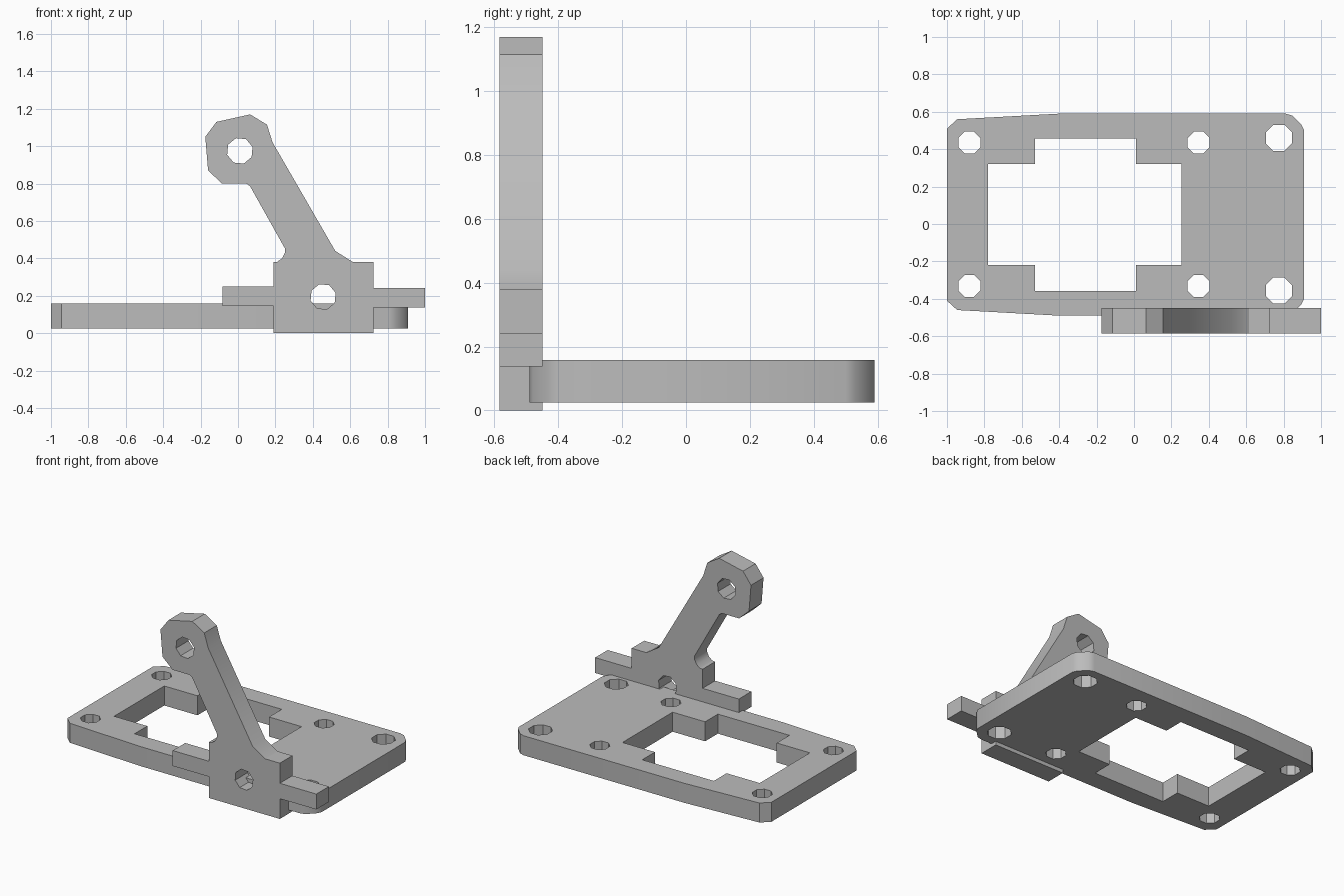
import bpy, bmesh, math
from mathutils import Matrix, Vector

cube = bpy.data.objects.get("Cube")
if cube:
    bpy.data.objects.remove(cube, do_unlink=True)

grey = bpy.data.materials.new("light grey")
grey.use_nodes = True
colour = (0.5, 0.5, 0.5, 1)
grey.diffuse_color = colour
grey.node_tree.nodes["Principled BSDF"].inputs["Base Color"].default_value = colour


def octagon(cx, cy, r, turn=math.pi / 8):
    return [(cx + r * math.cos(turn + i * math.pi / 4),
             cy + r * math.sin(turn + i * math.pi / 4)) for i in range(8)]


def cut_sheet(name, loops, thickness, placement):
    """Fill an outline with its openings, then thicken it along local z."""
    bm = bmesh.new()
    for loop in loops:
        verts = [bm.verts.new((x, y, 0)) for x, y in loop]
        for a, b in zip(verts, verts[1:] + verts[:1]):
            bm.edges.new((a, b))
    bmesh.ops.triangle_fill(bm, edges=bm.edges[:], use_beauty=True, normal=(0, 0, 1))
    result = bmesh.ops.extrude_face_region(bm, geom=bm.faces[:], use_keep_orig=True)
    top = [g for g in result["geom"] if isinstance(g, bmesh.types.BMVert)]
    bmesh.ops.translate(bm, verts=top, vec=Vector((0, 0, thickness)))
    bmesh.ops.recalc_face_normals(bm, faces=bm.faces[:])
    bm.transform(placement)
    mesh = bpy.data.meshes.new(name)
    bm.to_mesh(mesh)
    bm.free()
    mesh.materials.append(grey)
    obj = bpy.data.objects.new(name, mesh)
    bpy.context.collection.objects.link(obj)
    bpy.ops.object.select_all(action="DESELECT")
    obj.select_set(True)
    bpy.context.view_layer.objects.active = obj
    bpy.ops.object.shade_smooth_by_angle(angle=math.radians(30))
    return obj


def mirrored(half, middle):
    """Close a half outline by reflecting it across y = middle."""
    return half + [(x, 2 * middle - y) for x, y in reversed(half)]


# Base plate with rounded corners, stepped window and screw holes
plate = mirrored([(-1, 0.51), (-0.945, 0.56), (-0.4, 0.59), (0.81, 0.59),
                  (0.845, 0.58), (0.895, 0.53), (0.91, 0.5)], 0.05)
window = mirrored([(-0.78, 0.32), (-0.53, 0.32), (-0.53, 0.457),
                   (0.01, 0.457), (0.01, 0.32), (0.255, 0.32)], 0.05)
holes = [octagon(x, 0.052 + side * dy, r)
         for x, dy, r in ((-0.88, 0.383, 0.064), (0.345, 0.383, 0.064), (0.775, 0.408, 0.076))
         for side in (-1, 1)]
cut_sheet("base_plate", [plate, window] + holes, 0.133, Matrix.Translation((0, 0, 0.025)))

# Upright bracket: foot with two side tabs, slanted arm and faceted eye
bracket = [(0.19, 0), (0.725, 0), (0.725, 0.138), (1, 0.138), (1, 0.243),
           (0.725, 0.243), (0.725, 0.38), (0.615, 0.38), (0.52, 0.44),
           (0.185, 1.02), (0.155, 1.115), (0.065, 1.17), (-0.115, 1.13),
           (-0.175, 1.05), (-0.16, 0.87), (-0.085, 0.8), (0.045, 0.8),
           (0.065, 0.785), (0.25, 0.455), (0.25, 0.43), (0.235, 0.4),
           (0.21, 0.382), (0.19, 0.38), (0.19, 0.25), (-0.083, 0.25),
           (-0.083, 0.145), (0.19, 0.145)]
upright = Matrix.Translation((0, -0.45, 0)) @ Matrix.Rotation(math.pi / 2, 4, "X")
cut_sheet("arm_bracket", [bracket, octagon(0.01, 0.975, 0.071, 0.3),
                          octagon(0.455, 0.195, 0.07, 0.3)], 0.135, upright)
